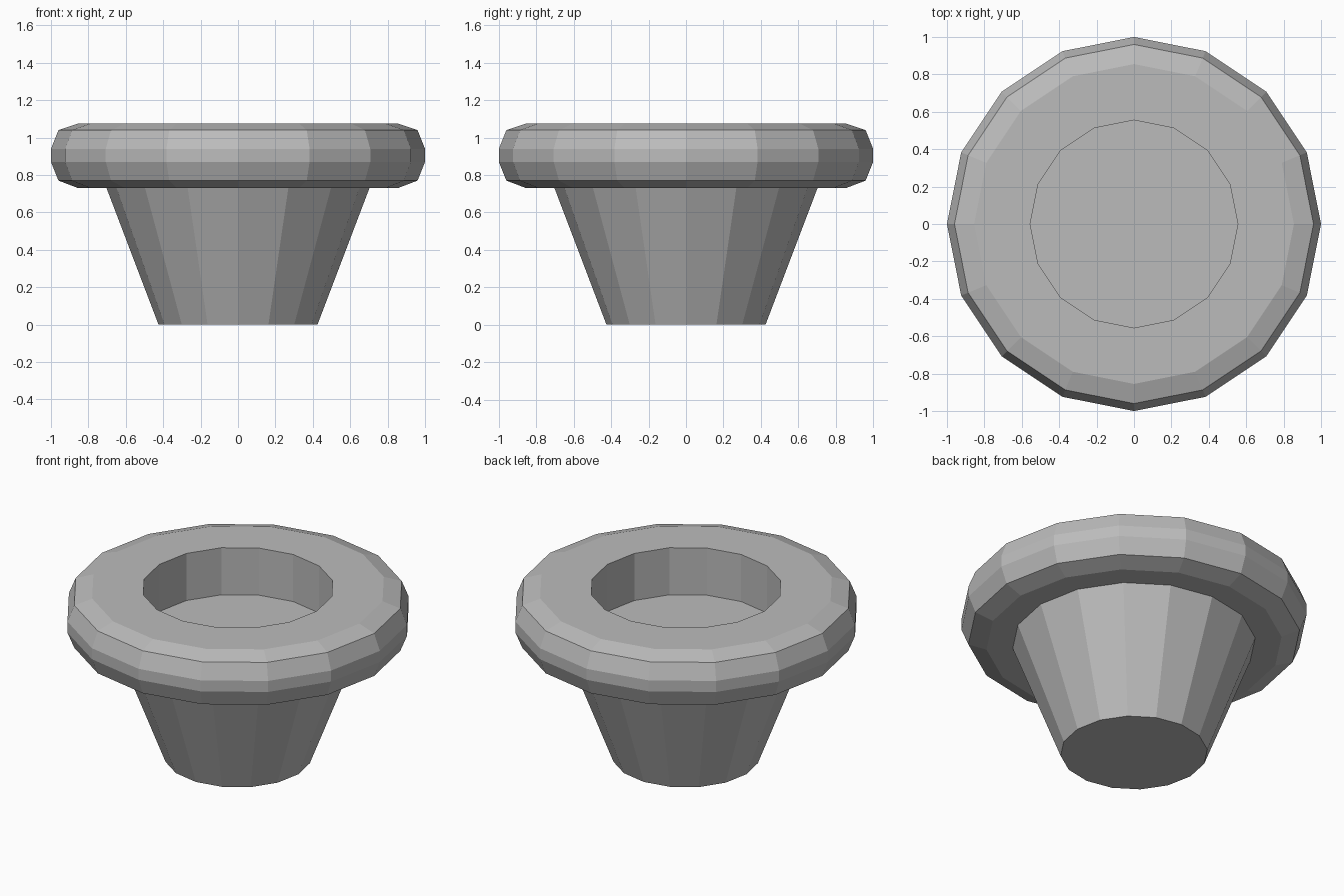
import bpy, bmesh, math

if "Cube" in bpy.data.objects:
    bpy.data.objects.remove(bpy.data.objects["Cube"])

SIDES = 16

grey = bpy.data.materials.new("plain grey")
grey.diffuse_color = (0.5, 0.5, 0.5, 1)
grey.use_nodes = True
grey.node_tree.nodes["Principled BSDF"].inputs["Base Color"].default_value = grey.diffuse_color


def lathe(name, profile, closed=False, caps=False):
    """Revolve (radius, z) points around z into a flat-faceted object."""
    bm = bmesh.new()
    rings = []
    for r, z in profile:
        angles = [2 * math.pi * i / SIDES for i in range(SIDES)]
        rings.append([bm.verts.new((r * math.cos(a), r * math.sin(a), z)) for a in angles])
    pairs = list(zip(rings, rings[1:]))
    if closed:
        pairs.append((rings[-1], rings[0]))
    for lower, upper in pairs:
        for i in range(SIDES):
            j = (i + 1) % SIDES
            bm.faces.new((lower[i], lower[j], upper[j], upper[i]))
    if caps:
        bm.faces.new(rings[0][::-1])
        bm.faces.new(rings[-1])
    bmesh.ops.recalc_face_normals(bm, faces=bm.faces)
    mesh = bpy.data.meshes.new(name)
    bm.to_mesh(mesh)
    bm.free()
    mesh.materials.append(grey)
    obj = bpy.data.objects.new(name, mesh)
    bpy.context.collection.objects.link(obj)
    return obj


# Tapered body, its top forming the floor of the recess
lathe("tapered_body", [(0.425, 0), (0.72, 0.775)], caps=True)

# Bevelled ring-shaped rim with a straight inner wall
lathe("rim", [(0.555, 0.73), (0.855, 0.73), (0.96, 0.77), (1.0, 0.87),
              (1.0, 0.94), (0.96, 1.04), (0.855, 1.075), (0.555, 1.075)], closed=True)
